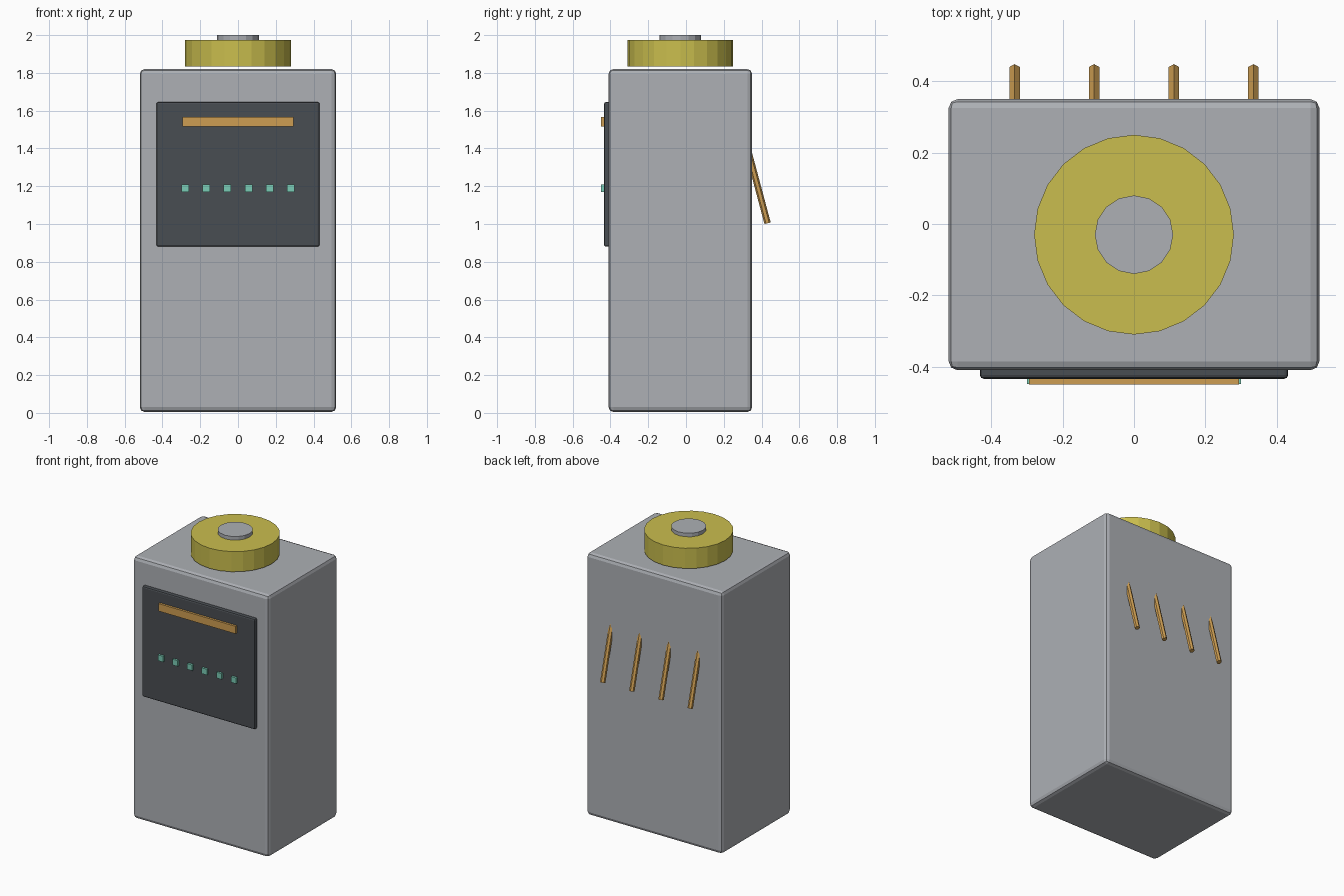
import bpy
import math

cube = bpy.data.objects.get("Cube")
if cube:
    bpy.data.objects.remove(cube, do_unlink=True)


def material(name, rgb):
    """Flat colour given as 0-255 display values, stored linear."""
    linear = [((c / 255 + 0.055) / 1.055) ** 2.4 for c in rgb]
    mat = bpy.data.materials.new(name)
    mat.use_nodes = True
    mat.diffuse_color = (*linear, 1)
    mat.node_tree.nodes["Principled BSDF"].inputs["Base Color"].default_value = (*linear, 1)
    return mat


GREY = material("casing grey", (173, 176, 181))
DARK = material("panel charcoal", (73, 77, 82))
YELLOW = material("cap yellow", (202, 190, 78))
COPPER = material("copper orange", (206, 158, 82))
TEAL = material("indicator teal", (122, 204, 182))


def finish(name, mat):
    obj = bpy.context.object
    obj.name = name
    obj.data.name = name
    obj.data.materials.append(mat)
    return obj


def box(name, low, high, mat, bevel=0):
    """Box between two corners, with optional rounded edges."""
    centre = [(a + b) / 2 for a, b in zip(low, high)]
    bpy.ops.mesh.primitive_cube_add(size=1, location=centre)
    obj = finish(name, mat)
    obj.scale = [b - a for a, b in zip(low, high)]
    bpy.ops.object.transform_apply(location=False, rotation=False, scale=True)
    if bevel:
        mod = obj.modifiers.new("rounded edges", "BEVEL")
        mod.width = bevel
        mod.segments = 2
    return obj


def disc(name, radius, bottom, top, y, sides, mat):
    bpy.ops.mesh.primitive_cylinder_add(vertices=sides, radius=radius, depth=top - bottom,
                                        location=(0, y, (top + bottom) / 2))
    return finish(name, mat)


# Casing and front panel
box("casing", (-0.52, -0.41, 0.005), (0.52, 0.35, 1.82), GREY, 0.025)
box("front_panel", (-0.432, -0.434, 0.88), (0.432, -0.40, 1.645), DARK, 0.01)
box("display_bar", (-0.295, -0.45, 1.515), (0.295, -0.425, 1.567), COPPER)

# Row of indicator lights
for i in range(6):
    x = -0.28 + i * 0.112
    box(f"indicator_{i + 1}", (x - 0.02, -0.449, 1.17), (x + 0.02, -0.425, 1.21), TEAL)

# Top cap with a raised centre
disc("top_cap", 0.28, 1.835, 1.975, -0.03, 24, YELLOW)
disc("cap_centre", 0.11, 1.9, 2.0, -0.03, 16, GREY)

# Slanted rods on the back, upper ends sunk into the casing
tilt = math.radians(15)
length = 0.42
for i, x in enumerate((-0.335, -0.112, 0.112, 0.335)):
    centre = (x, 0.432 - math.sin(tilt) * length / 2, 1.004 + math.cos(tilt) * length / 2)
    bpy.ops.mesh.primitive_cylinder_add(vertices=6, radius=0.017, depth=length,
                                        location=centre, rotation=(tilt, 0, 0))
    finish(f"back_rod_{i + 1}", COPPER)
